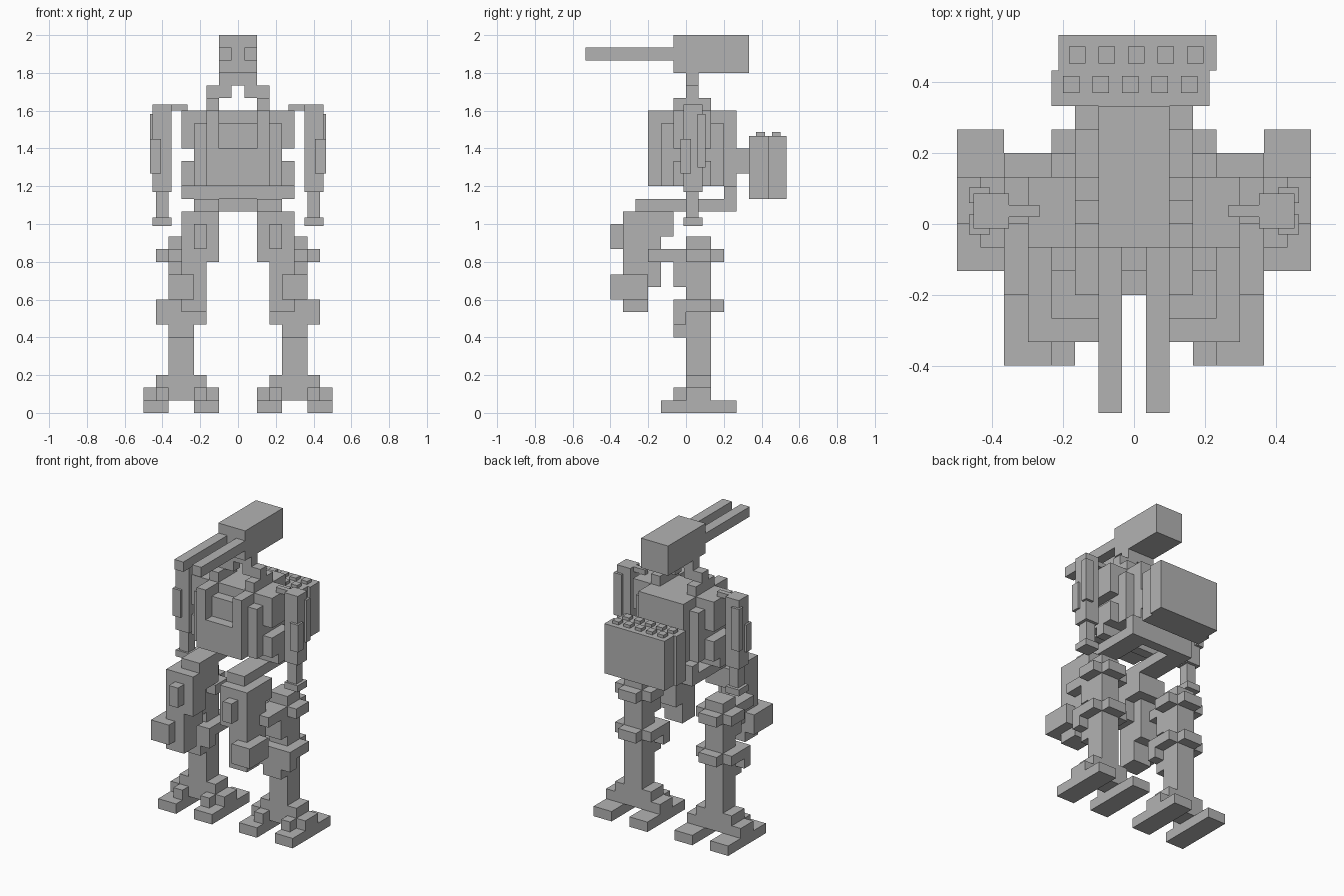
import bpy
import bmesh
from mathutils import Vector

U = 1 / 15  # one block

old = bpy.data.objects.get("Cube")
if old:
    bpy.data.objects.remove(old)

grey = bpy.data.materials.new("plain_grey")
grey.use_nodes = True
GREY = (0.45, 0.45, 0.45, 1)
grey.diffuse_color = GREY
grey.node_tree.nodes["Principled BSDF"].inputs["Base Color"].default_value = GREY


def blocks(name, boxes, side=0):
    """One object from boxes (x range, y range, z range); side -1 mirrors in x."""
    bm = bmesh.new()
    flip = -1 if side < 0 else 1
    for spans in boxes:
        lo, hi = zip(*spans)
        verts = bmesh.ops.create_cube(bm, size=1)["verts"]
        for v in verts:
            p = [a if c < 0 else b for a, b, c in zip(lo, hi, v.co)]
            v.co = Vector((p[0] * flip, p[1], p[2])) * U
    bmesh.ops.recalc_face_normals(bm, faces=bm.faces)
    mesh = bpy.data.meshes.new(name)
    bm.to_mesh(mesh)
    bm.free()
    mesh.materials.append(grey)
    obj = bpy.data.objects.new(name, mesh)
    bpy.context.collection.objects.link(obj)


def pair(name, boxes):
    """The same part on both sides, given for the +x side."""
    for label, side in (("left", 1), ("right", -1)):
        blocks(f"{label}_{name}", boxes, side)


def wide(half):
    return (-half, half)


# Head, gun barrels and neck
blocks("head", [(wide(1.5), (-1, 5), (27, 30))])
pair("gun_barrel", [((0.5, 1.5), (-8, -1), (28, 29))])
blocks("neck", [(wide(1.5), (0, 1), (26, 27))])
pair("collar", [((0.5, 2.5), (0, 1), (25, 26)),
                ((1.5, 2.5), (-1, 2), (24, 25))])

# Torso core with stepped chest, then side layers
blocks("torso", [(wide(2.5), (-1, 3), (18, 24)),
                 (wide(2.5), (3, 4), (21, 24)),
                 (wide(2.5), (-3, -1), (18, 21)),
                 (wide(1.5), (-2, -1), (21, 23))])
pair("chest_column", [((1.5, 2.5), (-3, -1), (20, 24))])
pair("torso_side", [((2.5, 3.5), (-2, 3), (18, 23)),
                    ((2.5, 4.5), (-1, 2), (21, 24)),
                    ((3.5, 4.5), (-1, 2), (18, 20))])

# Waist frame and hips
blocks("waist", [(wide(3.5), (3, 4), (16, 18)),
                 (wide(2.5), (3, 4), (18, 21)),
                 (wide(4.5), (0, 1), (17, 18))])
pair("hip_beam", [((1.5, 3.5), (-4, 3), (16, 17))])

# Missile rack: two offset slabs with studs on top
blocks("rack_mount", [(wide(2.5), (3, 5), (19, 21))])
blocks("missile_rack", [((-3.5, 3.2), (5, 6.5), (17, 22)),
                        ((-3.2, 3.5), (6.5, 8), (17, 22))])
studs = []
for start, y in ((-2.66, 5.91), (-2.41, 7.16)):
    for i in range(5):
        x = start + 1.25 * i
        studs.append(((x - .35, x + .35), (y - .35, y + .35), (22, 22.3)))
blocks("missile_tips", studs)

# Arms
pair("shoulder_link", [((4, 5.3), (0.3, 0.8), (24, 24.5))])
pair("upper_arm", [((5.3, 6.8), (-0.2, 1.3), (17.55, 24.5))])
pair("arm_plates", [((6.1, 7), (-0.45, 0.4), (19, 21.75)),
                    ((6.1, 7), (0.9, 1.55), (19.5, 23.75))])
pair("forearm", [((5.5, 6.5), (0, 1), (15.5, 17.55))])
pair("hand", [((5.3, 6.8), (-0.2, 1.3), (14.85, 15.5))])

# Thigh armour in front of the legs
pair("thigh_pod", [((1.5, 4.5), (-5, -2), (14, 16)),
                   ((1.5, 4.5), (-2, -1), (14, 16)),
                   ((1.5, 2.5), (-5, -3), (12, 14)),
                   ((2.5, 4.5), (-5, -3), (8, 14)),
                   ((2.5, 4.5), (-3, -2), (10, 14))])
pair("pod_knobs", [((2.5, 3.5), (-6, -5), (13, 15)),
                   ((3.5, 5.5), (-6, -3), (9, 11))])

# Legs with thigh ring and knee
pair("leg", [((3.5, 5.5), (0, 2), (2, 14)),
             ((3.5, 5.5), (-1, 0), (10, 13))])
pair("thigh_ring", [((2.5, 6.5), (0, 2), (12, 13)),
                    ((3.5, 5.5), (-3, 3), (12, 13))])
pair("knee", [((2.5, 6.5), (-1, 0), (7, 9)),
              ((2.5, 6.5), (0, 2), (8, 9)),
              ((3.5, 5.5), (2, 3), (8, 9)),
              ((3.5, 5.5), (-1, 0), (6, 7))])

# Feet: two long skids under a stepped ankle
pair("ankle", [((2.5, 6.5), (0, 2), (1, 3)),
               ((1.5, 7.5), (0, 2), (1, 2))])
for part, a in (("inner", 1.5), ("outer", 5.5)):
    pair(f"{part}_skid", [((a, a + 2), (-2, 4), (0, 1))])
for part, a in (("inner", 2.5), ("outer", 5.5)):
    pair(f"{part}_toe", [((a, a + 1), (-1, 0), (1, 2))])
